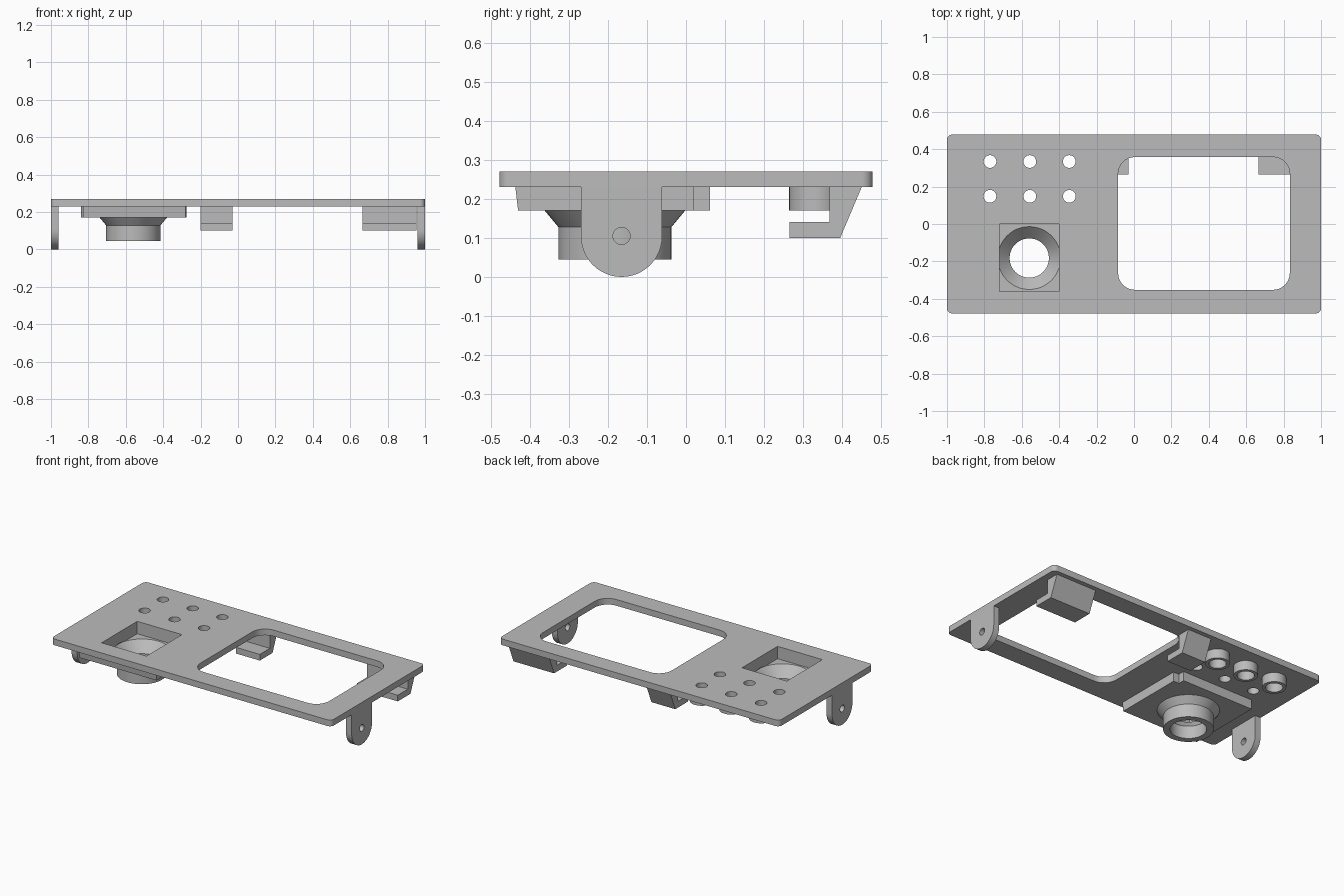
import bpy, bmesh, math
from mathutils import Vector

if "Cube" in bpy.data.objects:
    bpy.data.objects.remove(bpy.data.objects["Cube"])

grey = bpy.data.materials.new("light_grey")
grey.diffuse_color = (0.5, 0.5, 0.5, 1)
grey.use_nodes = True
grey.node_tree.nodes["Principled BSDF"].inputs["Base Color"].default_value = grey.diffuse_color


def finish(name, bm):
    bmesh.ops.remove_doubles(bm, verts=bm.verts[:], dist=1e-5)
    bmesh.ops.recalc_face_normals(bm, faces=bm.faces[:])
    me = bpy.data.meshes.new(name)
    bm.to_mesh(me)
    bm.free()
    me.materials.append(grey)
    ob = bpy.data.objects.new(name, me)
    bpy.context.collection.objects.link(ob)
    return ob


def prism(name, pts, a, b, axis="z"):
    """Extrude a 2D outline from a to b: (x, y) along z, or (y, z) along x."""
    bm = bmesh.new()
    place = (lambda p: (p[0], p[1], a)) if axis == "z" else (lambda p: (a, p[0], p[1]))
    face = bm.faces.new([bm.verts.new(place(p)) for p in pts])
    ext = bmesh.ops.extrude_face_region(bm, geom=[face])
    shift = Vector((0, 0, b - a)) if axis == "z" else Vector((b - a, 0, 0))
    bmesh.ops.translate(bm, vec=shift,
                        verts=[v for v in ext["geom"] if isinstance(v, bmesh.types.BMVert)])
    return finish(name, bm)


def lathe(name, x, y, profile, n=48):
    """Spin a closed (radius, z) loop around a vertical axis."""
    bm = bmesh.new()
    rings = [[bm.verts.new((x + r * math.cos(math.tau * i / n),
                            y + r * math.sin(math.tau * i / n), z))
              for i in range(n)] for r, z in profile]
    for k, ring in enumerate(rings):
        nxt = rings[(k + 1) % len(rings)]
        if profile[k][0] == 0 and profile[(k + 1) % len(rings)][0] == 0:
            continue
        for i in range(n):
            j = (i + 1) % n
            bm.faces.new((ring[i], ring[j], nxt[j], nxt[i]))
    return finish(name, bm)


def arc(cx, cy, r, a0, a1, n):
    return [(cx + r * math.cos(math.radians(a0 + (a1 - a0) * i / n)),
             cy + r * math.sin(math.radians(a0 + (a1 - a0) * i / n))) for i in range(n + 1)]


def rounded(x0, x1, y0, y1, r, n=8):
    return (arc(x1 - r, y1 - r, r, 0, 90, n) + arc(x0 + r, y1 - r, r, 90, 180, n)
            + arc(x0 + r, y0 + r, r, 180, 270, n) + arc(x1 - r, y0 + r, r, 270, 360, n))


def circle(cx, cy, r, n=32):
    return arc(cx, cy, r, 0, 360, n)[:-1]


def cut(ob, cutters):
    bpy.context.view_layer.objects.active = ob
    for c in cutters:
        m = ob.modifiers.new("cut", "BOOLEAN")
        m.operation, m.solver, m.object = "DIFFERENCE", "EXACT", c
        bpy.ops.object.modifier_apply(modifier=m.name)
    for c in cutters:
        bpy.data.objects.remove(c)


def box(x0, x1, y0, y1):
    return [(x0, y0), (x1, y0), (x1, y1), (x0, y1)]


LX, LY = -0.56, -0.182                       # axis of the round socket
RECESS = box(-0.72, -0.40, -0.362, 0.0)
COLS, ROWS = (-0.77, -0.557, -0.346), (0.334, 0.148)

# face plate with window, button holes and square recess opening
plate = prism("face_plate", rounded(-1, 1, -0.478, 0.478, 0.028), 0.23, 0.27)
cut(plate, [prism("window_cutter", rounded(-0.085, 0.833, -0.352, 0.358, 0.09), 0.1, 0.4),
            prism("recess_cutter", RECESS, 0.1, 0.4)]
    + [prism("hole_cutter", circle(x, y, 0.034), 0.1, 0.4) for x in COLS for y in ROWS])

# rear block around the recess, one corner notched, front side slightly tapered
block = prism("socket_block", [(-0.83, -0.437), (-0.28, -0.437), (-0.28, 0.02),
                               (-0.32, 0.02), (-0.32, 0.062), (-0.83, 0.062)], 0.17, 0.23)
for v in block.data.vertices:
    if v.co.z < 0.2 and v.co.y < -0.4:
        v.co.y += 0.007
cut(block, [prism("recess_cutter", RECESS, 0.19, 0.4),
            lathe("bore_cutter", LX, LY, [(0, 0.2), (0.158, 0.2), (0.168, 0.19),
                                          (0.1486, 0.17), (0.139, 0.16), (0, 0.16)])])

# round socket: flared collar and tube, hollow inside
lathe("round_socket", LX, LY, [(0.18, 0.17), (0.145, 0.128), (0.145, 0.044),
                               (0.105, 0.044), (0.105, 0.125), (0.1486, 0.17)])

# bosses behind the back row of holes
for i, x in enumerate(COLS):
    lathe(f"hole_boss_{i + 1}", x, ROWS[0],
          [(0.07, 0.17), (0.07, 0.23), (0.05, 0.23), (0.05, 0.17)], 32)

# clip hooks under the back edge
HOOK = [(0.45, 0.23), (0.395, 0.10), (0.265, 0.10), (0.265, 0.14), (0.367, 0.14), (0.367, 0.23)]
prism("clip_hook_left", HOOK, -0.2, -0.03, "x")
prism("clip_hook_right", HOOK, 0.665, 0.955, "x")

# round-ended pivot ears at both ends
EAR = arc(-0.165, 0.104, 0.104, 180, 360, 24) + [(-0.061, 0.23), (-0.269, 0.23)]
for side, x0 in (("left", -1.0), ("right", 0.96)):
    ear = prism(f"pivot_ear_{side}", EAR, x0, x0 + 0.04, "x")
    cut(ear, [prism("pin_cutter", circle(-0.165, 0.105, 0.022, 24), x0 - 0.1, x0 + 0.14, "x")])

# smooth curved walls, keep hard edges
for ob in bpy.context.collection.objects:
    ob.select_set(True)
bpy.context.view_layer.objects.active = plate
bpy.ops.object.shade_smooth_by_angle(angle=math.radians(30))
